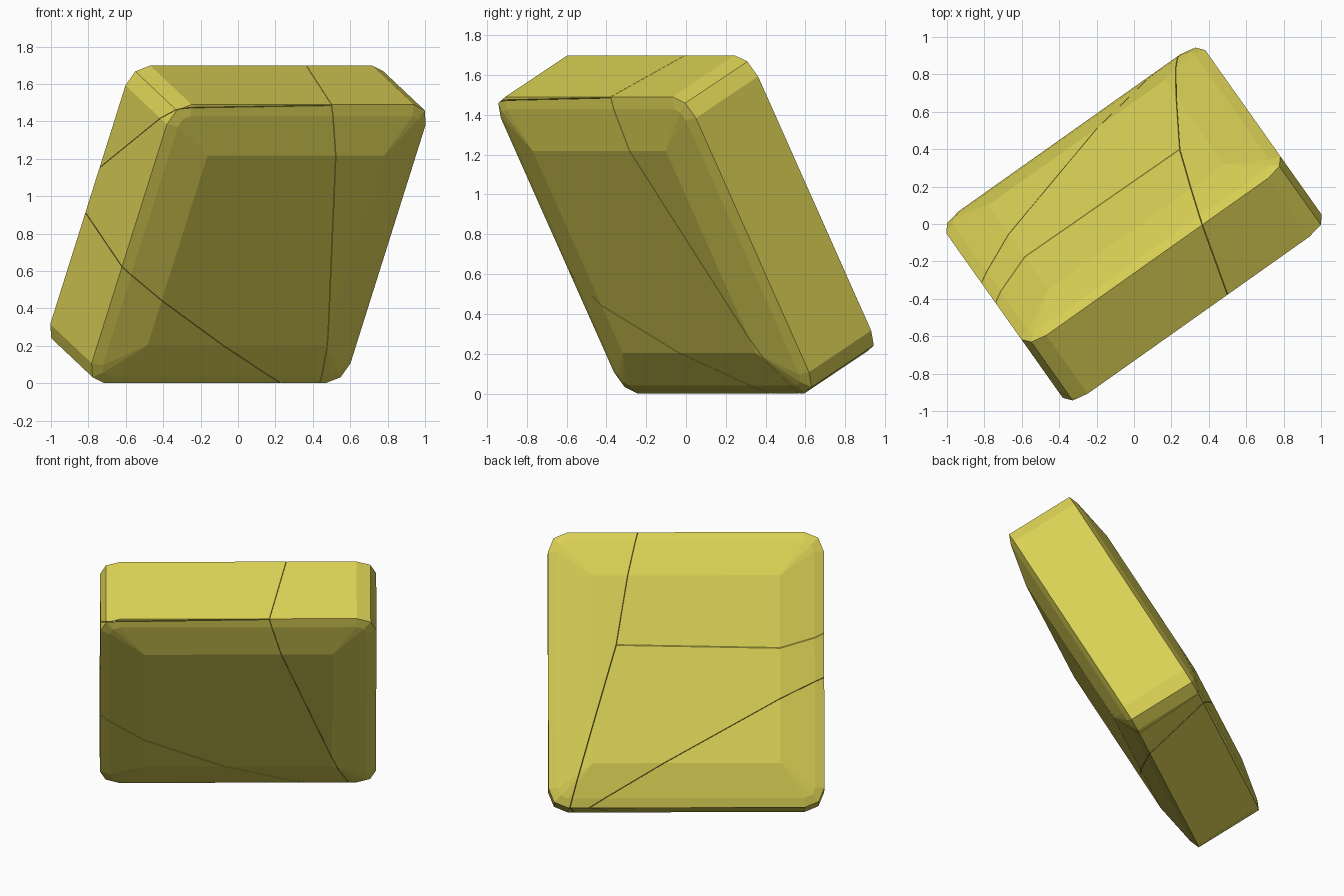
import bpy, bmesh, math
from mathutils import Vector, Matrix

if "Cube" in bpy.data.objects:
    bpy.data.objects.remove(bpy.data.objects["Cube"])

# Local axes: x = slab width, y = slab thickness, z = slab height
HALF, CORNER = 0.848, 0.727          # outer half size, start of the corner rounding
GAP = 0.0015                         # half width of the cracks

mat = bpy.data.materials.new("olive yellow")
mat.diffuse_color = (0.70, 0.63, 0.09, 1)
mat.use_nodes = True
mat.node_tree.nodes["Principled BSDF"].inputs["Base Color"].default_value = mat.diffuse_color


def ring(half, y):
    """Square outline with two-step rounded corners."""
    r = half - CORNER
    pts = []
    for sx, sz in ((1, 1), (-1, 1), (-1, -1), (1, -1)):
        for a in (0, math.pi / 4, math.pi / 2):
            pts.append((sx * (CORNER + r * math.cos(a)), y, sz * (CORNER + r * math.sin(a))))
    return pts


# Whole slab: straight rim, narrow bevel, wide bevel, raised square on both sides
points = []
for s in (-1, 1):
    points += ring(HALF, s * 0.218) + ring(0.79, s * 0.241)
    points += [(x, s * 0.292, z) for x in (-0.578, 0.578) for z in (-0.578, 0.578)]
slab = bmesh.new()
for p in points:
    slab.verts.new(p)
bmesh.ops.convex_hull(slab, input=slab.verts)
bmesh.ops.dissolve_limit(slab, angle_limit=math.radians(0.5), verts=slab.verts, edges=slab.edges)
bmesh.ops.recalc_face_normals(slab, faces=slab.faces)

# Fracture planes, each given by three points
J, K = Vector((0.43, 0.292, 0.15)), Vector((0.19, -0.22, 0.845))


def plane(a, b, c):
    a, b, c = Vector(a), Vector(b), Vector(c)
    return a, (b - a).cross(c - a).normalized()


side_upper = plane(J, K, (0.295, 0.218, 0.85))
side_lower = plane(J, K, (0.71, 0.235, -0.82))
upper = plane(J, K, (-0.58, 0.292, 0.13))
lower = plane((-0.58, 0.292, -0.18), (0.555, 0.235, -0.82), (-0.085, -0.292, -0.578))

# Tilted pose of the slab
yaw, tilt = math.radians(35.3), math.radians(28.6)
pose = Matrix.Translation((0, 0, 0.85)) @ Matrix.Rotation(yaw, 4, 'Z') @ Matrix.Rotation(tilt, 4, 'X')


def piece(name, inside, planes):
    """Keep the part of the slab on the same side of every plane as 'inside'."""
    bm = slab.copy()
    inside = Vector(inside)
    for co, no in planes:
        if (inside - co).dot(no) > 0:
            no = -no
        cut = bmesh.ops.bisect_plane(bm, geom=bm.verts[:] + bm.edges[:] + bm.faces[:], dist=1e-6,
                                     plane_co=co - no * GAP, plane_no=no, clear_outer=True)
        edges = [e for e in cut["geom_cut"] if isinstance(e, bmesh.types.BMEdge) and e.is_boundary]
        if edges:
            bmesh.ops.edgeloop_fill(bm, edges=edges)
    bmesh.ops.recalc_face_normals(bm, faces=bm.faces)
    bm.transform(pose)
    me = bpy.data.meshes.new(name)
    bm.to_mesh(me)
    bm.free()
    me.materials.append(mat)
    bpy.context.collection.objects.link(bpy.data.objects.new(name, me))


# Side fragment is a wedge made of the parts beside the upper and middle fragments
piece("side_fragment", (0.8, 0, 0), [side_upper, side_lower])
piece("top_fragment", (-0.3, 0.2, 0.7), [side_upper, upper])
piece("middle_fragment", (-0.2, 0, 0.1), [side_lower, upper, lower])
piece("bottom_fragment", (-0.6, 0, -0.7), [lower])
slab.free()
